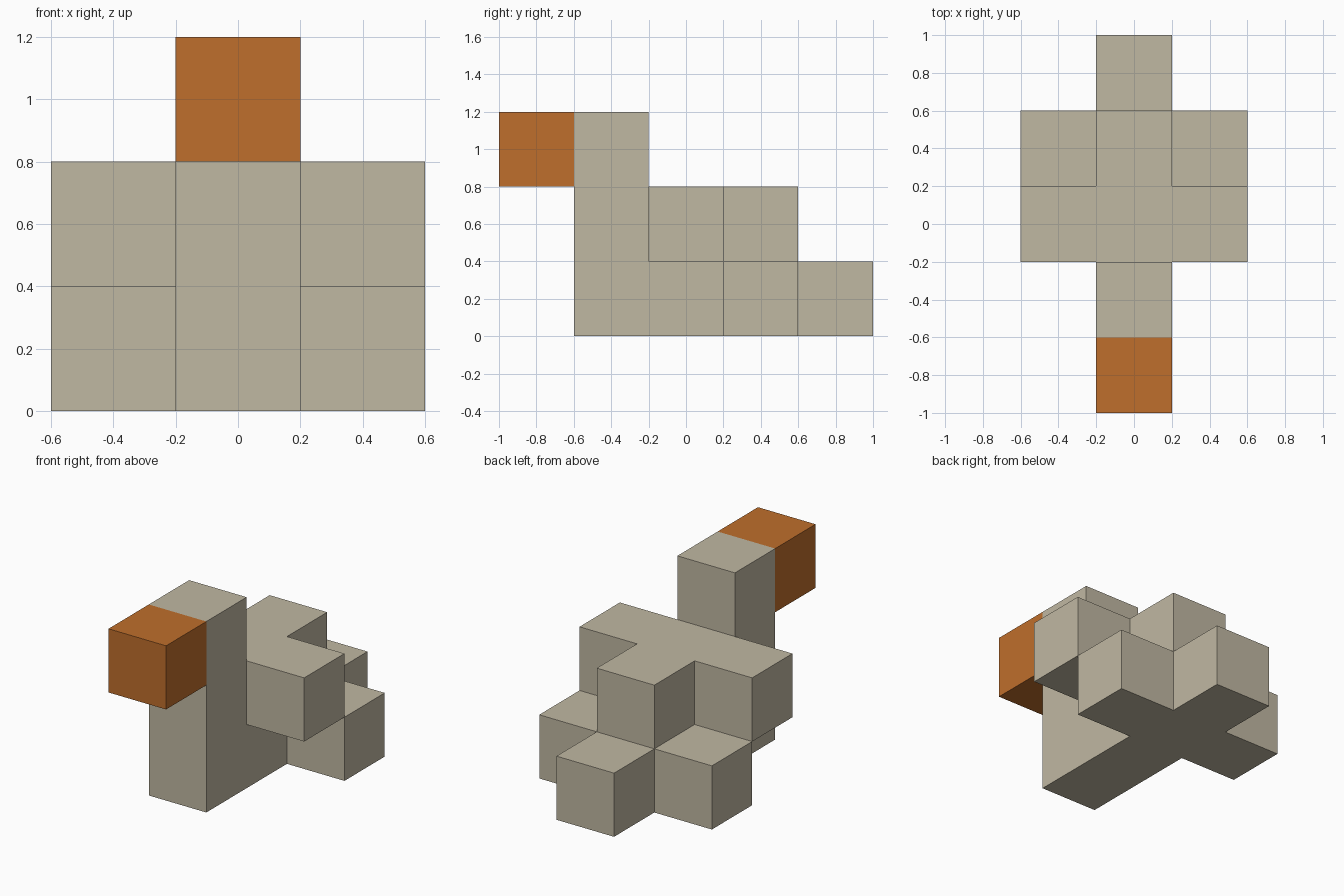
import bpy, bmesh
from mathutils import Vector

if "Cube" in bpy.data.objects:
    bpy.data.objects.remove(bpy.data.objects["Cube"], do_unlink=True)

S = 0.4  # block size


def material(name, rgb):
    m = bpy.data.materials.new(name)
    m.use_nodes = True
    m.diffuse_color = (*rgb, 1)
    bsdf = next(n for n in m.node_tree.nodes if n.type == 'BSDF_PRINCIPLED')
    bsdf.inputs["Base Color"].default_value = (*rgb, 1)
    bsdf.inputs["Roughness"].default_value = 0.8
    return m


beige = material("warm beige", (0.53, 0.48, 0.365))
orange = material("burnt orange", (0.52, 0.156, 0.025))

# Grid cells (x, y, z) filled by each part; y runs from front to back
parts = {
    "body": (beige, [(0, y, 0) for y in range(-1, 2)] + [(0, y, 1) for y in range(-1, 2)]),
    "head": (beige, [(0, -1, 2)]),
    "beak": (orange, [(0, -2, 2)]),
    "tail": (beige, [(0, 2, 0)]),
}
for side, sx in (("left", 1), ("right", -1)):
    parts[side + "_wing"] = (beige, [(sx, 0, 1)])
    parts[side + "_foot"] = (beige, [(sx, 1, 0)])

filled = {c for _, cells in parts.values() for c in cells}


def build(name, mat, cells):
    """Skin the blocks of one part, leaving out faces hidden against other blocks."""
    bm = bmesh.new()
    for cell in cells:
        centre = Vector(cell) * S + Vector((0, 0, S / 2))
        for axis in range(3):
            for sign in (-1, 1):
                n = Vector((0, 0, 0))
                n[axis] = sign
                if tuple(int(a + b) for a, b in zip(cell, n)) in filled:
                    continue
                u = Vector((0, 0, 0))
                u[(axis + 1) % 3] = 1
                v = n.cross(u)
                bm.faces.new([bm.verts.new(centre + (n + a * u + b * v) * S / 2)
                              for a, b in ((-1, -1), (1, -1), (1, 1), (-1, 1))])
    bmesh.ops.remove_doubles(bm, verts=bm.verts, dist=1e-4)
    # Merge neighbouring coplanar squares into clean flat faces
    bmesh.ops.dissolve_limit(bm, angle_limit=0.01, verts=bm.verts, edges=bm.edges)
    mesh = bpy.data.meshes.new(name)
    bm.to_mesh(mesh)
    bm.free()
    mesh.materials.append(mat)
    bpy.context.scene.collection.objects.link(bpy.data.objects.new(name, mesh))


for part, (mat, cells) in parts.items():
    build(part, mat, cells)
